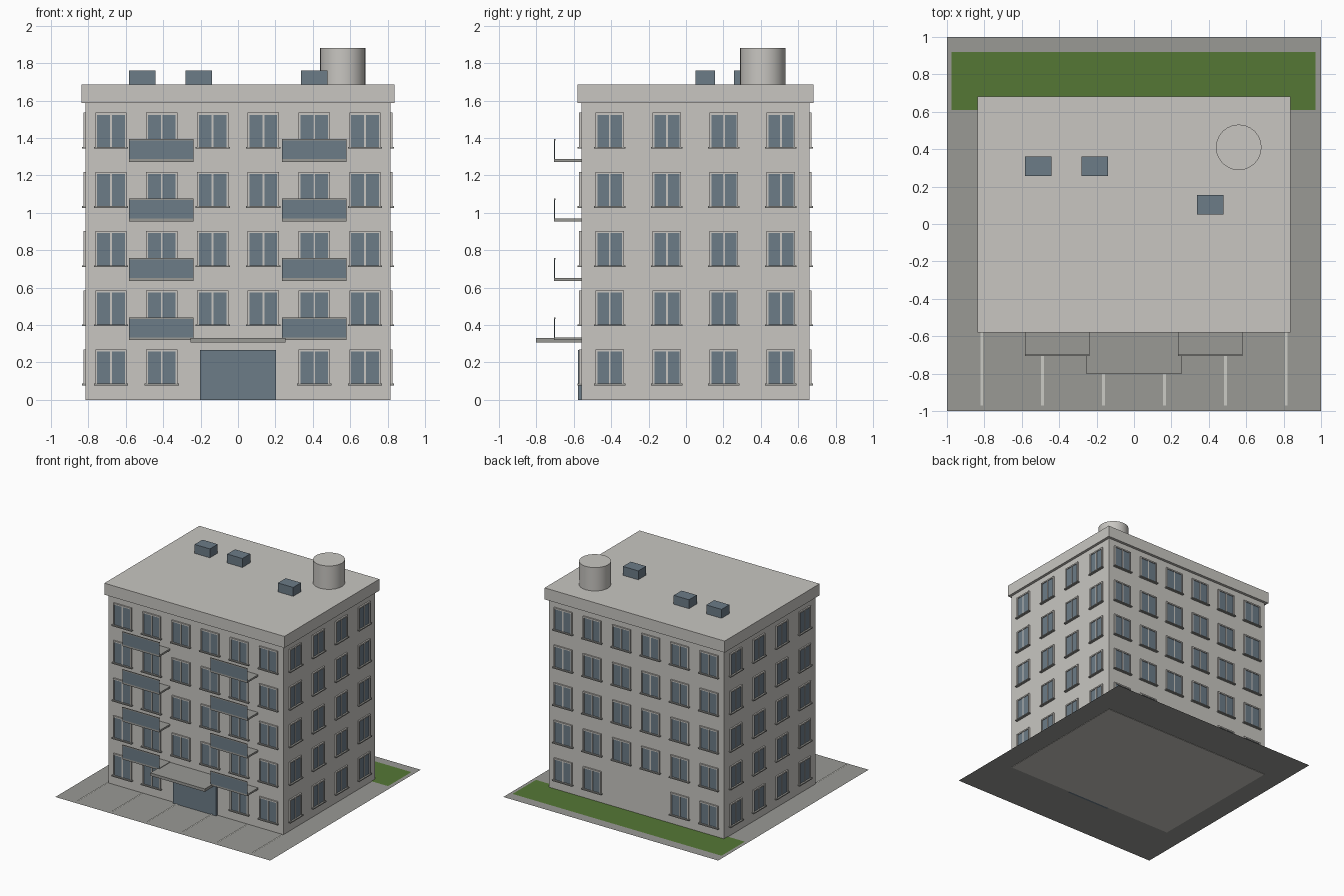
import bpy, bmesh, math
from mathutils import Matrix, Vector

if "Cube" in bpy.data.objects:
    bpy.data.objects.remove(bpy.data.objects["Cube"])


def material(name, rgb):
    m = bpy.data.materials.new(name)
    m.diffuse_color = (*rgb, 1)
    m.use_nodes = True
    m.node_tree.nodes["Principled BSDF"].inputs["Base Color"].default_value = m.diffuse_color
    return m


WALL = material("wall plaster", (0.58, 0.565, 0.535))
CONC = material("grey concrete", (0.32, 0.32, 0.30))
GLASS = material("blue grey glass", (0.15, 0.20, 0.245))
GRASS = material("grass green", (0.09, 0.185, 0.036))
PAINT = material("line paint", (0.60, 0.60, 0.56))

HW, Y0, Y1 = 0.815, -0.56, 0.66      # body half width, front and back
YC, HD = (Y0 + Y1) / 2, (Y1 - Y0) / 2
FLOOR = 0.3165


def add_box(bm, x0, x1, y0, y1, z0, z1, mat=Matrix(), index=0):
    size = Matrix.Diagonal((x1 - x0, y1 - y0, z1 - z0, 1))
    pos = Matrix.Translation(((x0 + x1) / 2, (y0 + y1) / 2, (z0 + z1) / 2))
    r = bmesh.ops.create_cube(bm, size=1, matrix=mat @ pos @ size)
    for f in {f for v in r["verts"] for f in v.link_faces}:
        f.material_index = index


def finish(name, bm, *mats):
    me = bpy.data.meshes.new(name)
    bm.to_mesh(me)
    bm.free()
    for m in mats:
        me.materials.append(m)
    ob = bpy.data.objects.new(name, me)
    bpy.context.collection.objects.link(ob)
    return ob


def box(name, mat, *dims):
    bm = bmesh.new()
    add_box(bm, *dims)
    return finish(name, bm, mat)


def plane(name, mat, x0, x1, y0, y1, z):
    bm = bmesh.new()
    bm.faces.new([bm.verts.new(p) for p in
                  ((x0, y0, z), (x1, y0, z), (x1, y1, z), (x0, y1, z))])
    return finish(name, bm, mat)


# site
plane("pavement", CONC, -1, 1, -1, 1, 0.003)
plane("lawn", GRASS, -0.975, 0.97, 0.61, 0.92, 0.006)
for i in range(6):
    x = -HW + i * 2 * HW / 5
    plane(f"parking_line_{i + 1}", PAINT, x - 0.007, x + 0.007, -0.97, -0.57, 0.008)

# main volume and roof slab
box("body", WALL, -HW, HW, Y0, Y1, 0, 1.588)
box("roof_slab", WALL, -HW - 0.023, HW + 0.023, Y0 - 0.02, Y1 + 0.023, 1.588, 1.685)


def add_window(bm, mat, z, w):
    """Window in a local frame: x along the wall, -y outwards, base at z."""
    h, t = w / 2, z + 0.186
    for s in (-1, 1):                                       # jambs
        add_box(bm, *sorted((s * h, s * (h - 0.010))), -0.012, 0, z, t, mat)
    add_box(bm, -h + 0.010, h - 0.010, -0.012, 0, t - 0.011, t, mat)   # head
    add_box(bm, -0.005, 0.005, -0.009, 0, z, t - 0.011, mat)          # mullion
    add_box(bm, -h + 0.010, h - 0.010, -0.005, 0, z, t - 0.011, mat, 1)
    add_box(bm, -h - 0.008, h + 0.008, -0.020, 0, z - 0.006, z + 0.003, mat, 2)


# window grids on the four facades
def facade(name, angle, half_len, offset, bays, width, skip):
    bm = bmesh.new()
    rot = Matrix.Translation((0, YC, 0)) @ Matrix.Rotation(angle, 4, "Z")
    for fl in range(5):
        for b in range(bays):
            if fl == 0 and b in skip:
                continue
            x = -half_len + (b + 0.5) * 2 * half_len / bays
            add_window(bm, rot @ Matrix.Translation((x, -offset, 0)),
                       0.083 + fl * FLOOR, width)
    finish(name, bm, WALL, GLASS, CONC)


facade("front_windows", 0, HW, HD, 6, 0.168, (2, 3))
facade("back_windows", math.pi, HW, HD, 6, 0.168, (2, 3))
facade("right_windows", math.pi / 2, HD, HW, 4, 0.153, ())
facade("left_windows", -math.pi / 2, HD, HW, 4, 0.153, ())

# balconies with a glass front and top rail
for side, cx in (("left", -0.411), ("right", 0.408)):
    for fl in range(4):
        z = 0.319 + fl * 0.3175
        x0, x1 = cx - 0.172, cx + 0.172
        box(f"balcony_slab_{side}_{fl + 1}", CONC, x0, x1, -0.705, Y0, z, z + 0.015)
        box(f"balcony_glass_{side}_{fl + 1}", GLASS, x0, x1, -0.705, -0.701, z + 0.015, z + 0.114)
        box(f"balcony_rail_{side}_{fl + 1}", CONC, x0, x1, -0.707, -0.699, z + 0.114, z + 0.122)

# entrance
box("entrance_door", GLASS, -0.202, 0.202, -0.578, Y0, 0, 0.267)
box("entrance_canopy", CONC, -0.255, 0.253, -0.803, Y0, 0.306, 0.33)

# roof units and water tank
for i, (x, y) in enumerate(((-0.512, 0.308), (-0.209, 0.308), (0.407, 0.103))):
    box(f"roof_unit_{i + 1}", GLASS, x - 0.071, x + 0.071, y - 0.052, y + 0.052, 1.685, 1.76)
bm = bmesh.new()
bmesh.ops.create_cone(bm, cap_ends=True, segments=24, radius1=0.122, radius2=0.122,
                      depth=0.197, matrix=Matrix.Translation((0.56, 0.41, 1.7835)))
tank = finish("water_tank", bm, WALL)
bpy.context.view_layer.objects.active = tank
tank.select_set(True)
bpy.ops.object.shade_smooth_by_angle(angle=math.radians(35))
